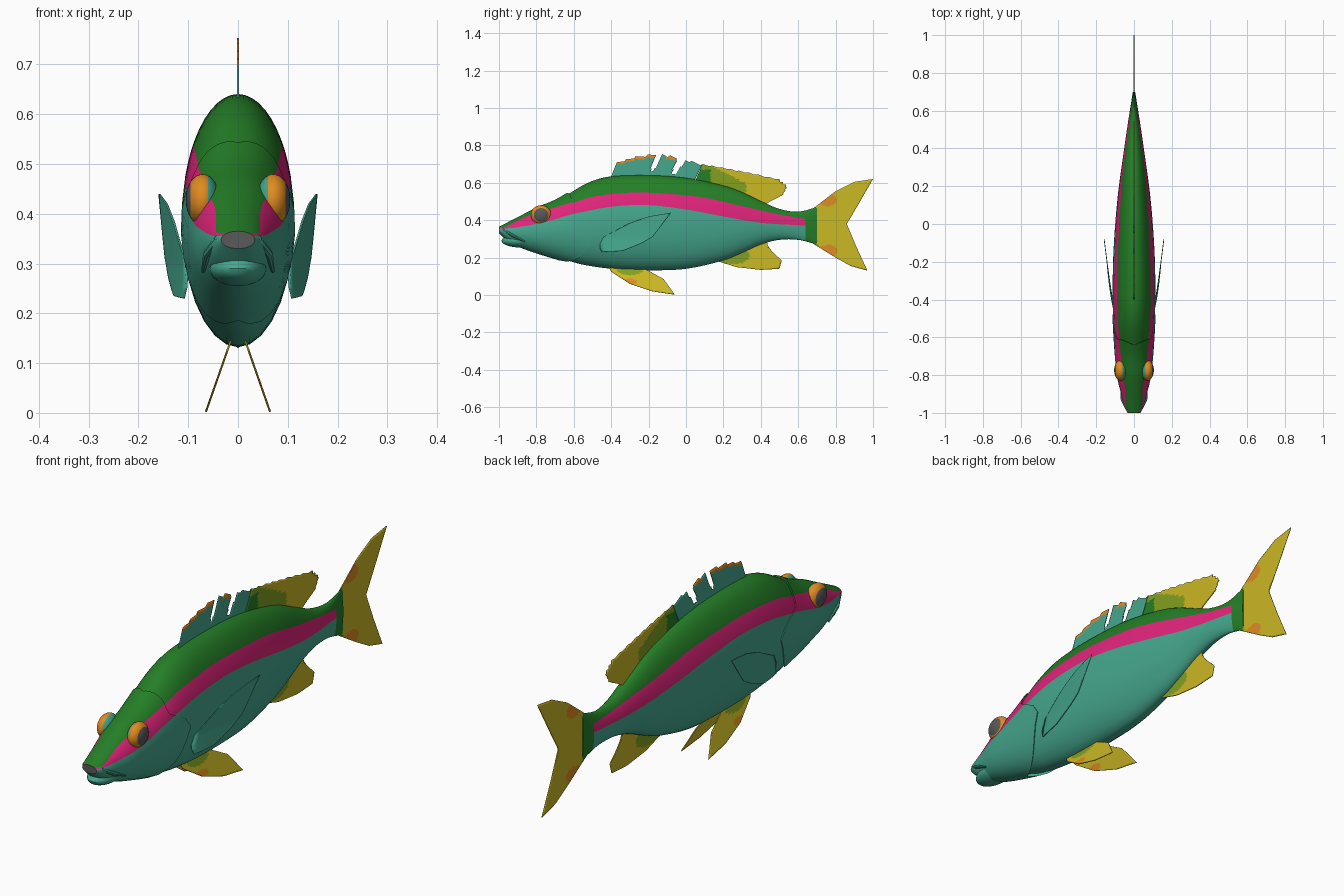
import bpy, bmesh, math
from mathutils import Matrix

if "Cube" in bpy.data.objects:
    bpy.data.objects.remove(bpy.data.objects["Cube"])

COLOURS = {"green": (.018, .21, .02), "pink": (.76, .018, .2), "teal": (.06, .39, .27),
           "yellow": (.6, .48, .018), "orange": (.74, .26, .015), "grey": (.1, .1, .1),
           "olive": (.23, .35, .015)}
NAMES = list(COLOURS)
MATS = []
for n, c in COLOURS.items():
    m = bpy.data.materials.new(n)
    m.diffuse_color = (*c, 1)
    m.use_nodes = True
    m.node_tree.nodes["Principled BSDF"].inputs["Base Color"].default_value = m.diffuse_color
    MATS.append(m)


def curve(pts, x):
    """Smooth interpolation through (x, value) points."""
    if x <= pts[0][0]:
        return pts[0][1]
    if x >= pts[-1][0]:
        return pts[-1][1]
    i = next(k for k in range(len(pts) - 1) if pts[k + 1][0] >= x)

    def slope(k):
        a, b = pts[max(k - 1, 0)], pts[min(k + 1, len(pts) - 1)]
        return (b[1] - a[1]) / (b[0] - a[0])
    (x0, v0), (x1, v1) = pts[i], pts[i + 1]
    d = x1 - x0
    t = (x - x0) / d
    return ((2*t**3 - 3*t*t + 1) * v0 + (t**3 - 2*t*t + t) * d * slope(i)
            + (3*t*t - 2*t**3) * v1 + (t**3 - t*t) * d * slope(i + 1))


def polyline(pts, u):
    f = u * (len(pts) - 1)
    i = min(int(f), len(pts) - 2)
    return [a + (b - a) * (f - i) for a, b in zip(pts[i], pts[i + 1])]


def make(name, bm, mirror=False, thick=0):
    me = bpy.data.meshes.new(name)
    bm.to_mesh(me)
    bm.free()
    for m in MATS:
        me.materials.append(m)
    ob = bpy.data.objects.new(name, me)
    bpy.context.collection.objects.link(ob)
    if thick:
        s = ob.modifiers.new("thickness", 'SOLIDIFY')
        s.thickness, s.offset = thick, 0
    if mirror:
        ob.modifiers.new("mirror", 'MIRROR')
    return ob


# Body outlines along the length: back, belly, half width, stripe edges
TOP = [(-1, .365), (-.9, .415), (-.8, .465), (-.7, .505), (-.6, .56), (-.5, .61), (-.4, .634),
       (-.2, .64), (0, .626), (.2, .585), (.3, .55), (.4, .502), (.5, .46), (.6, .445), (.7, .47)]
BOT = [(-1, .33), (-.95, .285), (-.9, .26), (-.8, .225), (-.6, .172), (-.4, .14), (-.2, .132),
       (0, .14), (.2, .185), (.3, .225), (.4, .27), (.5, .295), (.6, .295), (.7, .27)]
WID = [(-1, .034), (-.97, .05), (-.9, .068), (-.8, .09), (-.6, .106), (-.4, .113), (-.2, .111),
       (0, .1), (.2, .08), (.4, .052), (.55, .03), (.7, .006)]
UP = [(-.97, .36), (-.85, .42), (-.7, .465), (-.6, .495), (-.5, .525), (-.3, .547), (-.1, .541),
      (.1, .52), (.3, .475), (.5, .43), (.66, .403)]
LOW = [(-.97, .355), (-.9, .362), (-.75, .39), (-.6, .432), (-.4, .472), (-.2, .48), (0, .457),
       (.2, .42), (.4, .386), (.66, .37)]
NB, NP, NT = 9, 3, 7
N = NB + NP + NT


def hull_point(y, row, k):
    """Point on the elliptical hull; rows follow the stripe edges."""
    t, b, w = curve(TOP, y), curve(BOT, y), curve(WID, y)
    c, h = (t + b) / 2, (t - b) / 2
    lo, hi = [math.asin(max(-.95, min(.95, (curve(e, y) - c) / h))) for e in (LOW, UP)]
    q = math.pi / 2
    if row <= NB:
        a = -q + (lo + q) * row / NB
    elif row <= NB + NP:
        a = lo + (hi - lo) * (row - NB) / NP
    else:
        a = hi + (q - hi) * (row - NB - NP) / NT
    return w * k * math.cos(a), y, c + h * k * math.sin(a)


def loft(name, rings, colour_at, caps):
    """rings: list of functions row -> (y, scale)."""
    bm = bmesh.new()
    order = list(range(N + 1)) + list(range(N - 1, 0, -1))
    loops = []
    for r in rings:
        loop = []
        for j, row in enumerate(order):
            x, y, z = hull_point(r(row)[0], row, r(row)[1])
            loop.append(bm.verts.new((x if j <= N else -x, y, z)))
        loops.append(loop)
    L = len(order)
    for a, b in zip(loops, loops[1:]):
        for j in range(L):
            k = (j + 1) % L
            f = bm.faces.new((a[j], a[k], b[k], b[j]))
            seg = j if j < N else L - 1 - j
            f.material_index = NAMES.index(colour_at(seg, (a[j].co.y + b[j].co.y) / 2))
    for end, col in caps:
        f = bm.faces.new(loops[end])
        f.material_index = NAMES.index(col)
    bmesh.ops.recalc_face_normals(bm, faces=bm.faces)
    return make(name, bm)


def body_colour(seg, y):
    if y > .655 or seg >= NB + NP:
        return "green"
    return "teal" if seg < NB else "pink"


ys = [-.74 + 1.44 * i / 48 for i in range(49)]
loft("body", [lambda r, y=y: (y, min(1, .93 + (y + .74) * .4)) for y in ys], body_colour,
     [(0, "teal"), (-1, "green")])

# Head with the curved rear edge of the gill covers
GILL = [(0, -.68), (2, -.6), (4, -.54), (6, -.5), (7.5, -.48), (8.5, -.55), (10, -.6), (13, -.61), (N, -.64)]
rings = [lambda r, s=i / 20: (-1 + s ** 1.2 * (curve(GILL, r) + 1), 1 + .035 * s) for i in range(21)]
rings.append(lambda r: (curve(GILL, r), .92))
loft("head", rings, body_colour, [(0, "grey")])

# Lower jaw
bm = bmesh.new()
bmesh.ops.create_uvsphere(bm, u_segments=24, v_segments=12, radius=1,
                          matrix=Matrix.Translation((0, -.885, .29)) @ Matrix.Diagonal((.058, .102, .036, 1)))
for f in bm.faces:
    f.material_index = NAMES.index("teal")
make("lower_jaw", bm)

# Upper lip: tube bent along an arch
bm = bmesh.new()
arch = [(.07, -.86, .285), (.062, -.93, .32), (.042, -.975, .348), (.018, -.989, .358)]
arch += [(-x, y, z) for x, y, z in reversed(arch)]
prev = None
for i, (x, y, z) in enumerate(arch):
    r = .004 if i in (0, 7) else .009
    ring = []
    for k in range(8):
        a = k * math.pi / 4
        d = x / .07
        ring.append(bm.verts.new((x + r * math.cos(a) * d, y - r * math.cos(a) * (1 - abs(d)),
                                  z + r * math.sin(a))))
    if prev:
        for k in range(8):
            f = bm.faces.new((prev[k], prev[k - 7], ring[k - 7], ring[k]))
            f.material_index = NAMES.index("teal")
    prev = ring
bmesh.ops.recalc_face_normals(bm, faces=bm.faces)
make("upper_lip", bm)

# Eyes: grey pupil outside, orange iris, teal inner side
bm = bmesh.new()
bmesh.ops.create_uvsphere(bm, u_segments=28, v_segments=20, radius=1,
                          matrix=Matrix.Translation((.071, -.775, .428))
                          @ Matrix.Diagonal((.034, .055, .052, 1)) @ Matrix.Rotation(math.pi / 2, 4, 'Y'))
for f in bm.faces:
    d = (f.calc_center_median().x - .071) / .034
    f.material_index = NAMES.index("grey" if d > .74 else "teal" if d < -.35 else "orange")
make("eye", bm, mirror=True)


def fin(name, lines, colour_at, x_at=lambda y, z: 0, cols=48, rows=16, saw=0, teeth=12, mirror=False):
    """Thin sheet lofted through (y, z) lines from root to edge."""
    bm = bmesh.new()
    grid = []
    for i in range(cols + 1):
        u = i / cols
        ray = [polyline(l, u) for l in lines]
        reach = 1 - saw * ((u * teeth) % 1)
        col = []
        for j in range(rows + 1):
            y, z = polyline(ray, j / rows * reach)
            col.append(bm.verts.new((x_at(y, z), y, z)))
        grid.append(col)
    for i in range(cols):
        for j in range(rows):
            q = (grid[i][j], grid[i + 1][j], grid[i + 1][j + 1], grid[i][j + 1])
            y, z = sum(v.co.y for v in q) / 4, sum(v.co.z for v in q) / 4
            c = colour_at((i + .5) / cols, (j + .5) / rows, y, z)
            if c:
                bm.faces.new(q).material_index = NAMES.index(c)
    bmesh.ops.delete(bm, geom=[v for v in bm.verts if not v.link_faces], context='VERTS')
    make(name, bm, mirror, .004)


def spot(y, z, cy, cz, ry, rz):
    return ((y - cy) / ry) ** 2 + ((z - cz) / rz) ** 2 < 1


# Spiny dorsal fin with open slits between the rear spines
def spiny(u, v, y, z):
    if v > .3 and (abs(u - .5) < .01 + .03 * v or abs(u - .77) < .01 + .035 * v):
        return None
    return "orange" if v > .86 and (u < .5 or .6 < u < .7) else "teal"


fin("spiny_dorsal_fin",
    [[(-.41, .61), (-.3, .62), (-.2, .62), (-.1, .61), (.04, .6)],
     [(-.37, .71), (-.27, .742), (-.14, .76), (-.03, .735), (.09, .7)]], spiny, saw=.1, teeth=8, cols=64)

# Soft dorsal fin
fin("soft_dorsal_fin",
    [[(.04, .59), (.13, .58), (.2, .56), (.27, .53), (.33, .51), (.37, .49), (.42, .47)],
     [(.09, .7), (.22, .678), (.35, .652), (.5, .62), (.545, .58), (.52, .535), (.43, .49)]],
    lambda u, v, y, z: "green" if y < .13 and z < .67 else
    "olive" if z < .71 - .52 * (y - .1) and y < .32 else "yellow", saw=.06, teeth=16, cols=64)

# Anal fin
fin("anal_fin",
    [[(.16, .2), (.22, .22), (.28, .24), (.33, .26), (.38, .28), (.43, .3)],
     [(.17, .18), (.27, .149), (.4, .134), (.5, .14), (.512, .185), (.44, .25)]],
    lambda u, v, y, z: "olive" if spot(y, z, .25, .21, .09, .045) else "yellow")

# Tail fin
def tail(u, v, y, z):
    if y < .69 + .012 * math.sin(u * 60):
        return "green"
    return "orange" if spot(y, z, .755, .51, .05, .035) or spot(y, z, .76, .235, .05, .032) else "yellow"


fin("tail_fin",
    [[(.67, .455), (.67, .41), (.67, .37), (.67, .33), (.67, .28)],
     [(.8, .555), (.77, .47), (.76, .38), (.77, .28), (.8, .2)],
     [(.9, .605), (.85, .49), (.82, .38), (.84, .26), (.88, .155)],
     [(1, .62), (.925, .49), (.86, .38), (.91, .26), (.97, .13)]], tail, rows=30)

# Pelvic fins
fin("pelvic_fin",
    [[(-.41, .145), (-.37, .145), (-.33, .145), (-.28, .145), (-.23, .145)],
     [(-.4, .125), (-.3, .06), (-.18, .02), (-.06, .002), (-.12, .085)]],
    lambda u, v, y, z: "olive" if spot(y, z, -.3, .135, .07, .03) else
    "orange" if spot(y, z, -.3, .07, .04, .016) else "yellow",
    x_at=lambda y, z: .018 + (.135 - z) * .35, mirror=True)

# Pectoral fins
fin("pectoral_fin",
    [[(-.44, .31), (-.45, .29), (-.46, .27), (-.46, .25), (-.45, .23)],
     [(-.3, .385), (-.3, .35), (-.31, .31), (-.32, .27), (-.34, .235)],
     [(-.2, .42), (-.18, .4), (-.18, .37), (-.2, .33), (-.24, .275)],
     [(-.08, .44), (-.09, .425), (-.11, .4), (-.14, .36), (-.18, .31)]],
    lambda u, v, y, z: "teal",
    x_at=lambda y, z: .1 + .058 * max(0, (y + .46) / .38) ** .8 + .08 * max(0, .3 - z), mirror=True)

# Smooth shading on every part
for ob in bpy.context.collection.objects:
    ob.select_set(True)
    bpy.context.view_layer.objects.active = ob
bpy.ops.object.shade_smooth_by_angle(angle=math.radians(35))
